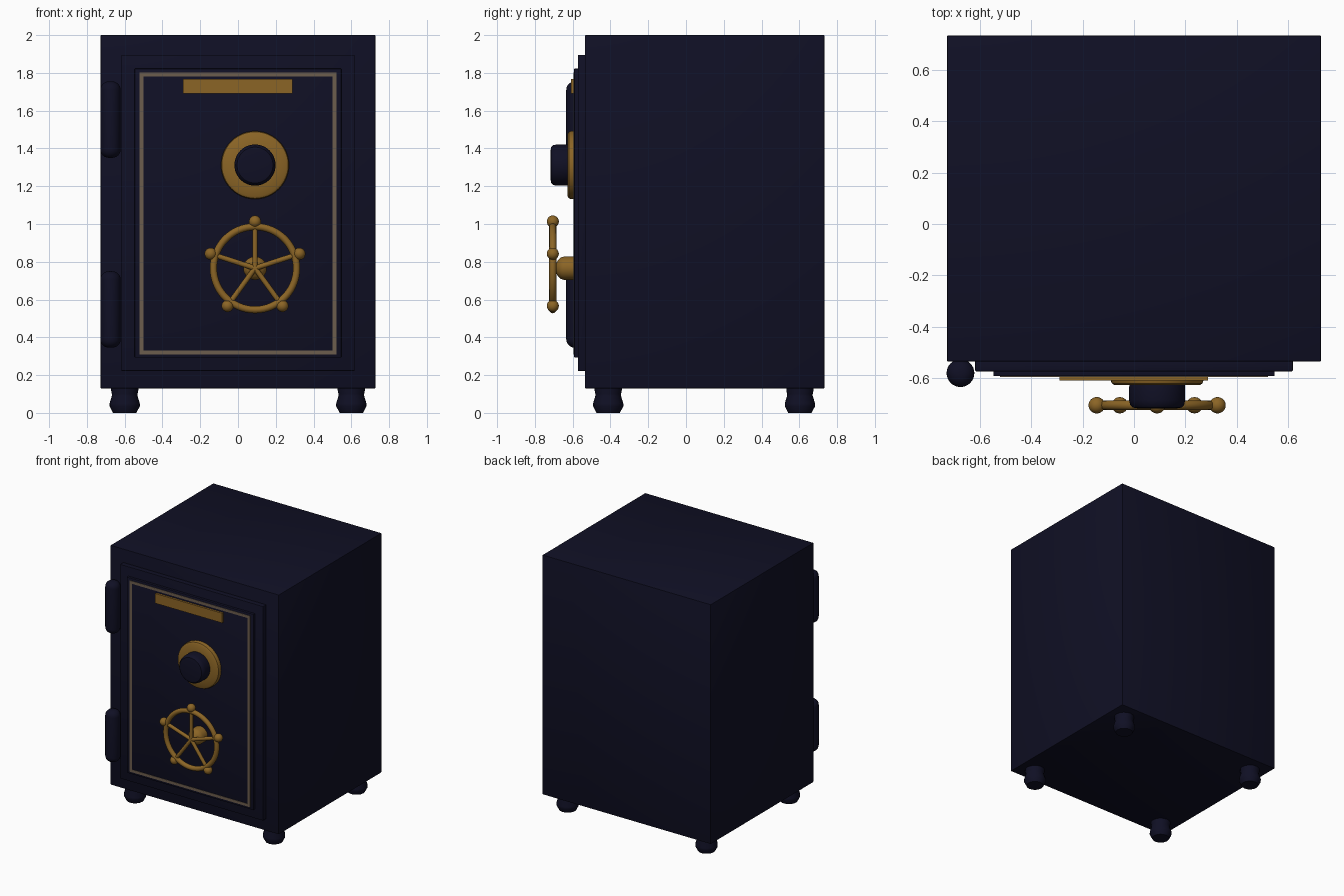
import bpy, bmesh, math
from mathutils import Vector, Matrix

if "Cube" in bpy.data.objects:
    bpy.data.objects.remove(bpy.data.objects["Cube"])


def material(name, rgb):
    m = bpy.data.materials.new(name)
    m.diffuse_color = (*rgb, 1)
    m.use_nodes = True
    m.node_tree.nodes["Principled BSDF"].inputs["Base Color"].default_value = m.diffuse_color
    return m


NAVY = material("dark navy", (0.005, 0.005, 0.018))
GOLD = material("old gold", (0.26, 0.13, 0.019))
TAN = material("pale trim", (0.15, 0.11, 0.075))


def finish(name, bm, mat, smooth=True):
    bmesh.ops.recalc_face_normals(bm, faces=bm.faces[:])
    me = bpy.data.meshes.new(name)
    bm.to_mesh(me)
    bm.free()
    me.materials.append(mat)
    ob = bpy.data.objects.new(name, me)
    bpy.context.collection.objects.link(ob)
    if smooth:
        bpy.ops.object.select_all(action='DESELECT')
        ob.select_set(True)
        bpy.context.view_layer.objects.active = ob
        bpy.ops.object.shade_smooth_by_angle(angle=math.radians(35))
    return ob


def box(name, x, y, z, mat, bevel=0.0):
    bm = bmesh.new()
    bmesh.ops.create_cube(bm, size=1)
    for v in bm.verts:
        v.co = Vector([(r[0] + r[1]) / 2 + c * (r[1] - r[0]) for r, c in zip((x, y, z), v.co)])
    if bevel:
        bmesh.ops.bevel(bm, geom=bm.edges[:], offset=bevel, segments=2,
                        profile=0.5, affect='EDGES')
    return finish(name, bm, mat, bevel > 0)


def lathe(name, profile, pos, mat, sides=48, forward=False):
    """Spin (radius, height) points around z, or around -y when forward."""
    bm = bmesh.new()
    rings = []
    for r, h in profile:
        rings.append([bm.verts.new((r * math.cos(2 * math.pi * i / sides),
                                    r * math.sin(2 * math.pi * i / sides), h))
                      for i in range(sides)])
    for a, b in zip(rings, rings[1:]):
        for i in range(sides):
            j = (i + 1) % sides
            bm.faces.new((a[i], a[j], b[j], b[i]))
    bm.faces.new(rings[0])
    bm.faces.new(rings[-1])
    m = Matrix.Translation(pos)
    if forward:
        m = m @ Matrix.Rotation(math.pi / 2, 4, 'X')
    bm.transform(m)
    return finish(name, bm, mat)


# body and stepped door
box("safe_body", (-0.727, 0.727), (-0.535, 0.733), (0.13, 2.0), NAVY, 0.004)
box("door_slab", (-0.618, 0.618), (-0.573, -0.52), (0.222, 1.895), NAVY, 0.004)
box("door_panel", (-0.547, 0.547), (-0.592, -0.56), (0.293, 1.822), NAVY, 0.003)

# thin trim line around the door panel
for s, side in ((-1, "left"), (1, "right")):
    xs = sorted((s * 0.50, s * 0.521))
    box("trim_" + side, xs, (-0.595, -0.59), (0.31, 1.803), TAN)
for name, z in (("bottom", 0.31), ("top", 1.782)):
    box("trim_" + name, (-0.50, 0.50), (-0.595, -0.59), (z, z + 0.021), TAN)

# blank plate
box("name_plate", (-0.29, 0.288), (-0.608, -0.59), (1.692, 1.768), GOLD)

# hinges: upright rounded barrels
R = 0.054
for name, z0, z1 in (("lower_hinge", 0.345, 0.75), ("upper_hinge", 1.35, 1.755)):
    arc = [math.pi / 2 * k / 6 for k in range(7)]
    prof = [(0.008 + (R - 0.008) * math.sin(a), z0 + 0.045 * (1 - math.cos(a))) for a in arc]
    prof += [(r, z0 + z1 - z) for r, z in reversed(prof)]
    lathe(name, prof, (-0.675, -0.58, 0), NAVY, 32)

# combination dial
DX = 0.09
lathe("dial_ring", [(0.18, 0.585), (0.18, 0.61), (0.176, 0.62), (0.165, 0.627), (0.09, 0.627)],
      (DX, 0, 1.312), GOLD, 48, True)
lathe("dial_knob", [(0.105, 0.615), (0.109, 0.635), (0.109, 0.685), (0.105, 0.704),
                    (0.095, 0.714), (0.07, 0.718)], (DX, 0, 1.312), NAVY, 48, True)

# hand wheel: hub, rim, spokes and knobs
WY, WZ = -0.705, 0.766
C = Vector((DX, WY, WZ))
lathe("wheel_hub", [(0.062, 0.585), (0.062, 0.645), (0.057, 0.662), (0.042, 0.678), (0.018, 0.69),
                    (0.016, 0.705)], (DX, 0, WZ), GOLD, 32, True)

bpy.ops.mesh.primitive_torus_add(major_radius=0.22, minor_radius=0.019, major_segments=60,
                                 minor_segments=12, location=C, rotation=(math.pi / 2, 0, 0))
rim = bpy.context.object
rim.name = "wheel_rim"
rim.data.materials.append(GOLD)
bpy.ops.object.shade_smooth()

spokes, knobs = bmesh.new(), bmesh.new()
for k in range(5):
    turn = Matrix.Translation(C) @ Matrix.Rotation(2 * math.pi * k / 5, 4, 'Y')
    bmesh.ops.create_cone(spokes, cap_ends=True, segments=12, radius1=0.014, radius2=0.014,
                          depth=0.22, matrix=turn @ Matrix.Translation((0, 0, 0.11)))
    bmesh.ops.create_uvsphere(knobs, u_segments=20, v_segments=12, radius=0.032,
                              matrix=turn @ Matrix.Translation((0, 0, 0.247)))
finish("wheel_spokes", spokes, GOLD)
finish("wheel_knobs", knobs, GOLD)

# turned feet
foot = [(0.062, 0), (0.08, 0.035), (0.08, 0.05), (0.068, 0.09), (0.068, 0.1), (0.072, 0.12), (0.072, 0.14)]
for x, sx in ((-0.6, "left"), (0.6, "right")):
    for y, sy in ((-0.412, "front"), (0.603, "back")):
        lathe(f"{sy}_{sx}_foot", foot, (x, y, 0), NAVY, 16)
